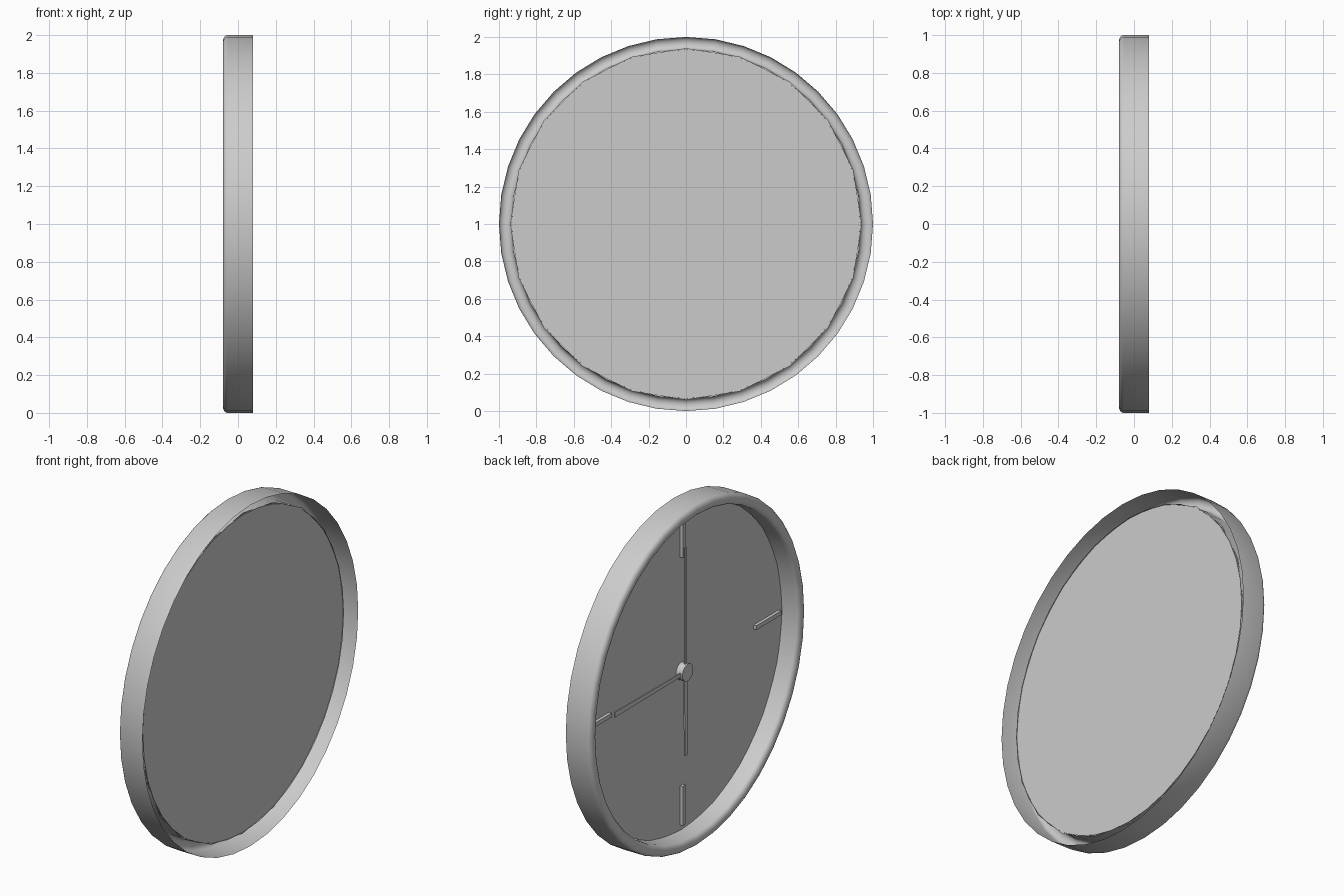
import bpy, bmesh, math

if "Cube" in bpy.data.objects:
    bpy.data.objects.remove(bpy.data.objects["Cube"])

CZ = 1.0  # clock centre height


def finish(bm, name, smooth=None):
    bmesh.ops.recalc_face_normals(bm, faces=bm.faces)
    mesh = bpy.data.meshes.new(name)
    bm.to_mesh(mesh)
    bm.free()
    ob = bpy.data.objects.new(name, mesh)
    bpy.context.collection.objects.link(ob)
    if smooth:
        bpy.ops.object.select_all(action='DESELECT')
        ob.select_set(True)
        bpy.context.view_layer.objects.active = ob
        bpy.ops.object.shade_smooth_by_angle(angle=math.radians(smooth))
    return ob


def lathe(name, profile, sides, caps=(), smooth=None):
    """Revolve (x, radius) points around the x axis."""
    bm = bmesh.new()
    rings = []
    for x, r in profile:
        rings.append([bm.verts.new((x, r * math.sin(2 * math.pi * i / sides),
                                    CZ + r * math.cos(2 * math.pi * i / sides)))
                      for i in range(sides)])
    for a, b in zip(rings, rings[1:]):
        for i in range(sides):
            j = (i + 1) % sides
            bm.faces.new((a[i], a[j], b[j], b[i]))
    for c in caps:
        bm.faces.new(rings[c])
    return finish(bm, name, smooth)


def bar(name, angle, r0, r1, w0, w1, x0, x1):
    """Tapered radial bar; angle 0 is up, 90 degrees is +y."""
    s, c = math.sin(angle), math.cos(angle)
    bm = bmesh.new()
    outline = [(r0, -w0 / 2), (r0, w0 / 2), (r1, w1 / 2), (r1, -w1 / 2)]
    back, front = [[bm.verts.new((x, r * s + w * c, CZ + r * c - w * s))
                    for r, w in outline] for x in (x0, x1)]
    bm.faces.new(back)
    bm.faces.new(front)
    for i in range(4):
        j = (i + 1) % 4
        bm.faces.new((back[i], back[j], front[j], front[i]))
    return finish(bm, name)


# Rim: thin shell, open at the back, with a rounded front lip
lip = [(-0.055 - 0.025 * math.sin(t), 0.968 + 0.032 * math.cos(t))
       for t in [math.pi * k / 8 for k in range(9)]]
lathe("rim", [(0.08, 1.0)] + lip + [(0.035, 0.932)], 40, smooth=40)

# Dial: flat plate set into the rim
bm = bmesh.new()
bm.faces.new([bm.verts.new((0.03, 0.94 * math.sin(math.pi * i / 10),
                            CZ + 0.94 * math.cos(math.pi * i / 10)))
              for i in range(20)])
finish(bm, "dial")

# Quarter-hour markers
for k in range(4):
    bar(f"hour_marker_{k + 1}", k * math.pi / 2, 0.67, 0.90, 0.025, 0.025, 0.03, 0.012)

# Hands and centre hub
bar("minute_hand", 0, 0, 0.73, 0.02, 0.02, 0.006, -0.001)
bar("hour_hand", math.pi / 2, 0, 0.66, 0.02, 0.03, 0.006, -0.001)
bar("second_hand", math.pi, 0, 0.49, 0.03, 0.022, 0.006, -0.001)
lathe("hub", [(0.03, 0.05), (-0.012, 0.05)], 20, caps=(0, 1), smooth=40)
